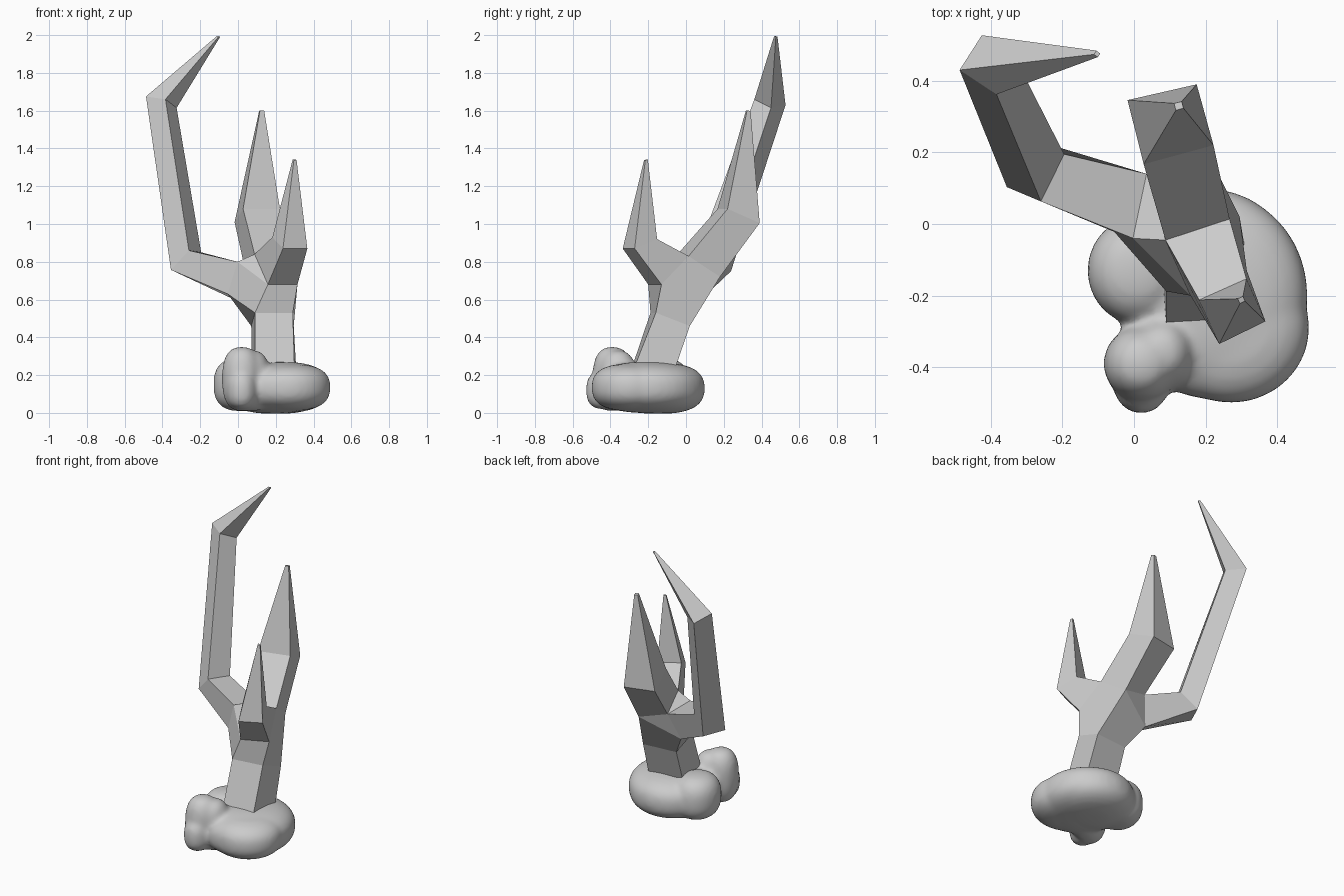
import bpy, bmesh
from mathutils import Vector

if "Cube" in bpy.data.objects:
    bpy.data.objects.remove(bpy.data.objects["Cube"])

# ---------- branching stem: shared joint points ----------
P = {k: Vector(v) for k, v in {
    # buried foot and trunk ring
    'b1': (.09, -.30, .2), 'b2': (.30, -.29, .2), 'b3': (.31, -.07, .2), 'b4': (.075, -.09, .2),
    't1': (.09, -.188, .53), 't2': (.29, -.16, .53), 't3': (.295, .02, .46), 't4': (.07, .0, .46),
    # fork
    'p1': (.158, -.2, .68), 'p2': (.315, -.13, .68), 'e': (.088, -.045, .84), 'f': (.267, .014, .83),
    'l': (.215, .18, .72), 'x1': (-.003, -.04, .80), 'x2': (.035, .14, .77),
    'y1': (-.055, -.022, .63), 'y2': (-.02, .08, .60)}.items()}

bm = bmesh.new()
V = {k: bm.verts.new(p) for k, p in P.items()}


def face(names):
    bm.faces.new([V[n] for n in names.split()])


def bridge(a, b):
    for i in range(len(a)):
        j = (i + 1) % len(a)
        bm.faces.new((a[i], a[j], b[j], b[i]))


def branch(opening, rings, tip):
    """Loft a four-sided branch from a fork opening to a small blunt tip."""
    cur = [V[n] for n in opening.split()]
    for pts in rings:
        nxt = [bm.verts.new(p) for p in pts]
        bridge(cur, nxt)
        cur = nxt
    mid = sum((v.co for v in cur), Vector()) / 4
    end = [bm.verts.new(Vector(tip) + (v.co - mid) * .11) for v in cur]
    for v in end:
        v.co.z = tip[2] + (v.co.z - tip[2]) * .5
    bridge(cur, end)
    bm.faces.new(end)


# trunk and fork skin
face('b1 b2 b3 b4')
bridge([V['b%d' % i] for i in (1, 2, 3, 4)], [V['t%d' % i] for i in (1, 2, 3, 4)])
for names in ('t1 t2 p2 p1', 't2 t3 l f p2', 't3 t4 y2 l', 'y2 x2 l', 't4 t1 y1 y2',
              't1 p1 x1 y1', 'p1 e x1', 'e x2 x1'):
    face(names)

# short front, middle back and long bent left branches
branch('p1 p2 f e', [[(.238, -.335, .87), (.367, -.272, .87), (.314, -.153, .92), (.182, -.212, .93)]],
       (.30, -.212, 1.34))
branch('e f l x2', [[(.027, .167, 1.08), (.222, .22, 1.08), (.175, .39, 1.005), (-.018, .346, 1.01)]],
       (.125, .33, 1.6))
branch('x1 x2 y2 y1', [
    [(-.26, .063, .86), (-.195, .195, .85), (-.29, .238, .75), (-.355, .103, .757)],
    [(-.384, .362, 1.66), (-.325, .45, 1.615), (-.425, .527, 1.63), (-.487, .43, 1.675)]],
    (-.103, .475, 1.993))

bmesh.ops.recalc_face_normals(bm, faces=bm.faces)
me = bpy.data.meshes.new('branching_stem')
bm.to_mesh(me)
bm.free()
stem = bpy.data.objects.new('branching_stem', me)
bpy.context.collection.objects.link(stem)

# ---------- lumpy rock base: merged rounded lobes ----------
lobes = [  # centre, radii
    ((.22, -.20, .135), (.265, .29, .135)),
    ((.20, -.15, .13), (.26, .25, .135)),
    ((.27, -.29, .135), (.22, .21, .125)),
    ((.01, -.13, .15), (.14, .15, .14)),
    ((.02, -.39, .18), (.105, .105, .17)),
    ((.08, -.36, .17), (.09, .10, .16)),
    ((.02, -.44, .12), (.08, .09, .10)),
]
bm = bmesh.new()
for c, r in lobes:
    new = bmesh.ops.create_icosphere(bm, subdivisions=4, radius=1)['verts']
    for v in new:
        # slightly boxy vertical profile
        z = abs(v.co.z) ** .8 * (1 if v.co.z > 0 else -1)
        h = max(1e-6, (v.co.x ** 2 + v.co.y ** 2) ** .5)
        k = h ** .75 / h
        v.co = Vector((c[0] + v.co.x * k * r[0], c[1] + v.co.y * k * r[1], c[2] + z * r[2]))
me = bpy.data.meshes.new('rock_base')
bm.to_mesh(me)
bm.free()
rock = bpy.data.objects.new('rock_base', me)
bpy.context.collection.objects.link(rock)
m = rock.modifiers.new('merge', 'REMESH')
m.mode = 'VOXEL'
m.voxel_size = .014
m.use_smooth_shade = True
s = rock.modifiers.new('soften', 'SMOOTH')
s.factor = .5
s.iterations = 10
